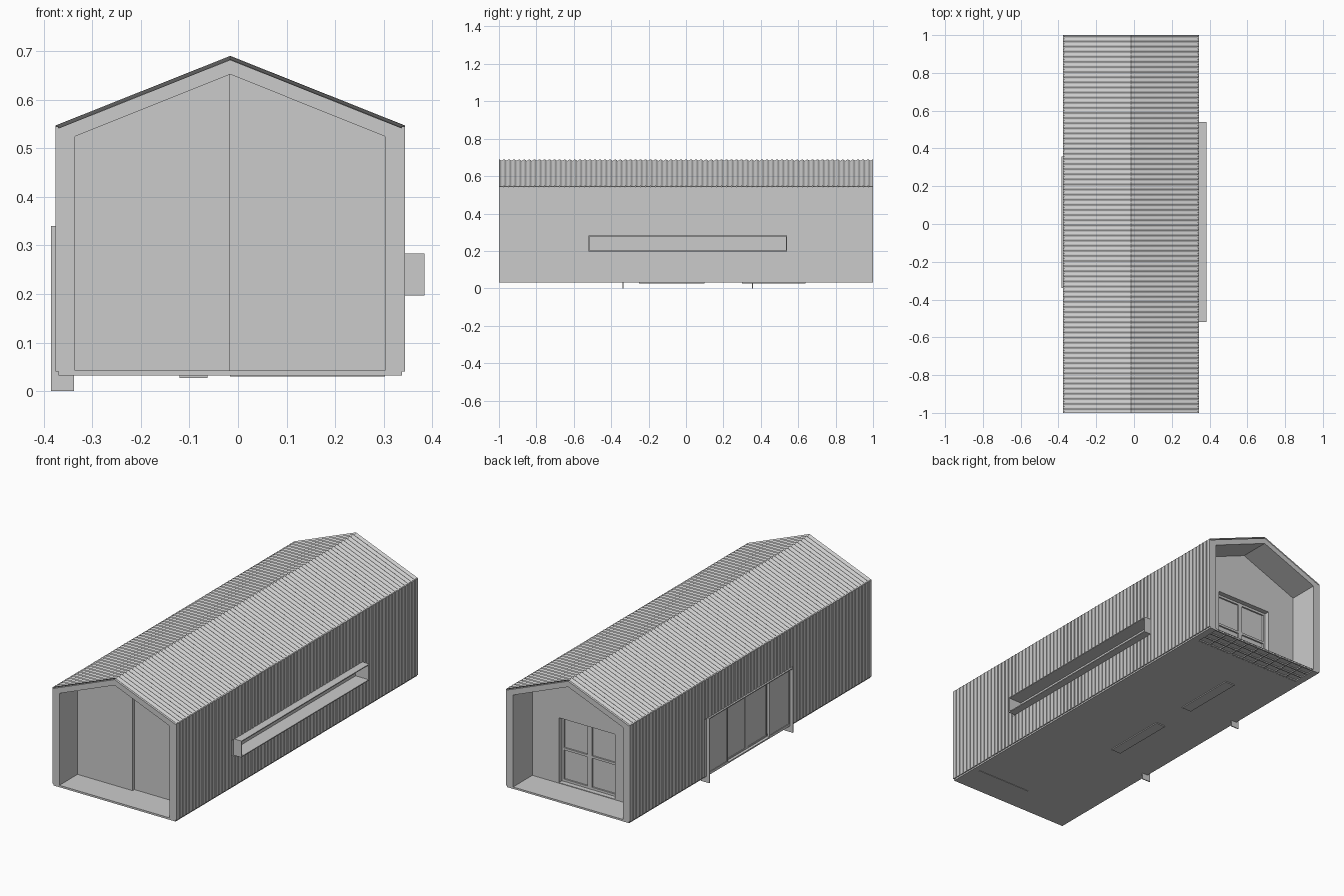
import bpy, bmesh, math

if "Cube" in bpy.data.objects:
    bpy.data.objects.remove(bpy.data.objects["Cube"])

RX = -0.016            # ridge position in x
SLOPE = 0.141 / 0.354  # roof pitch


def mesh_object(name, bm, smooth=False):
    bmesh.ops.recalc_face_normals(bm, faces=bm.faces)
    for f in bm.faces:
        f.smooth = smooth
    me = bpy.data.meshes.new(name)
    bm.to_mesh(me)
    bm.free()
    ob = bpy.data.objects.new(name, me)
    bpy.context.collection.objects.link(ob)
    return ob


def boxes(name, items):
    """One object made of boxes given as (x0, x1, y0, y1, z0, z1)."""
    bm = bmesh.new()
    for x0, x1, y0, y1, z0, z1 in items:
        vs = bmesh.ops.create_cube(bm, size=1)["verts"]
        bmesh.ops.scale(bm, vec=(x1 - x0, y1 - y0, z1 - z0), verts=vs)
        bmesh.ops.translate(bm, vec=((x0 + x1) / 2, (y0 + y1) / 2, (z0 + z1) / 2), verts=vs)
    return mesh_object(name, bm)


def prism(name, pts, y0, y1):
    """Extrude an xz outline along y."""
    bm = bmesh.new()
    a = [bm.verts.new((x, y0, z)) for x, z in pts]
    b = [bm.verts.new((x, y1, z)) for x, z in pts]
    bm.faces.new(a)
    bm.faces.new(b[::-1])
    for i in range(len(pts)):
        j = (i + 1) % len(pts)
        bm.faces.new((a[i], b[i], b[j], a[j]))
    return mesh_object(name, bm)


def cut(ob, box):
    """Cut a box-shaped opening."""
    c = boxes("cutter", [box])
    m = ob.modifiers.new("opening", "BOOLEAN")
    m.operation, m.solver, m.object = "DIFFERENCE", "EXACT", c
    bpy.context.view_layer.objects.active = ob
    bpy.ops.object.modifier_apply(modifier=m.name)
    bpy.data.objects.remove(c)


# Openings as (y0, y1, z0, z1)
DOOR = (-0.34, 0.357, 0.0, 0.34)
SLOT = (-0.52, 0.54, 0.197, 0.283)

# Outer shell: walls and roof in one arch
shell = prism("shell", [(-.37, .032), (-.37, .541), (RX, .682), (.338, .541), (.338, .032),
                        (.303, .032), (.303, .524), (RX, .652), (-.336, .524), (-.336, .032)], -1, 1)
cut(shell, (-.45, -.32, *DOOR[:2], -.02, DOOR[3]))
cut(shell, (.29, .45, *SLOT))

# Corrugated roof sheets
RIBS, SEG = 74, 8
for name, xe in (("roof_left", -.376), ("roof_right", .344)):
    bm = bmesh.new()
    prev = None
    for i in range(RIBS * SEG + 1):
        y = -1 + 2 * i / (RIBS * SEG)
        h = .004 + .004 * math.cos(2 * math.pi * i / SEG)
        row = [bm.verts.new((x, y, .682 - SLOPE * abs(x - RX) + h)) for x in (RX, xe)]
        if prev:
            bm.faces.new((prev[0], prev[1], row[1], row[0]))
        prev = row
    ob = mesh_object(name, bm, True)
    if ob.data.polygons[0].normal.z < 0:
        ob.data.flip_normals()


# Vertical wall boards, interrupted at the openings
def cladding(name, x0, x1, opening):
    n, gap = 74, .005
    step = (2 + gap) / n
    items = []
    for i in range(n):
        a = -1 + i * step
        b = a + step - gap
        if b > opening[0] and a < opening[1]:
            spans = [(.04, opening[2]), (opening[3], .545)]
        else:
            spans = [(.04, .545)]
        items += [(x0, x1, a, b, s, t) for s, t in spans if t > s]
    boxes(name, items)


cladding("left_boards", -.376, -.369, DOOR)
cladding("right_boards", .337, .344, SLOT)

# Floor, runners beneath and door track
boxes("floor", [(-.345, .338, -1, .86, .032, .042)])
boxes("floor_runners", [(-.12, -.063, -.25, .10, .027, .034), (-.12, -.063, .30, .64, .027, .034)])
boxes("front_track", [(RX, .303, -.85, -.84, .030, .034)])

# Back porch deck with a ribbed underside
deck = [(-.345, .338, .86, 1, .038, .042)]
for i in range(10):
    x = -.336 + .639 * i / 9
    deck.append((x - .003, x + .003, .86, 1, .032, .039))
for i in range(4):
    y = .864 + .132 * i / 3
    deck.append((-.345, .338, y - .003, y + .003, .032, .039))
boxes("back_deck", deck)

# Front gable: two large panels, the left one standing forward
prism("front_panel_left", [(-.336, .042), (RX, .042), (RX, .652), (-.336, .524)], -.85, -.82)
prism("front_panel_right", [(RX, .042), (.303, .042), (.303, .524), (RX, .652)], -.835, -.81)

# Back gable with recessed four-pane window
WX0, WX1, WZ0, WZ1 = -.175, .15, .045, .385
back = prism("back_wall", [(-.336, .042), (.303, .042), (.303, .524), (RX, .652), (-.336, .524)], .80, .84)
cut(back, (WX0, WX1, .7, .9, WZ0, WZ1))
boxes("back_glass", [(WX0, WX1, .802, .806, WZ0, WZ1)])
t, mx, mz = .012, (WX0 + WX1) / 2, (WZ0 + WZ1) / 2
boxes("back_window_frame", [
    (WX0, WX0 + t, .804, .815, WZ0, WZ1), (WX1 - t, WX1, .804, .815, WZ0, WZ1),
    (mx - t, mx + t, .804, .815, WZ0, WZ1),
    (WX0, WX1, .804, .814, WZ0, WZ0 + t), (WX0, WX1, .804, .814, WZ1 - t, WZ1),
    (WX0, WX1, .804, .814, mz - t / 2, mz + t / 2)])

# Long slot window with projecting hood on the right
y0, y1, z0, z1 = SLOT
e = .005
boxes("slot_window_hood", [
    (.303, .384, y0, y1, z0, z0 + e), (.303, .384, y0, y1, z1 - e, z1),
    (.303, .384, y0, y0 + e, z0, z1), (.303, .384, y1 - e, y1, z0, z1)])
boxes("slot_window_glass", [(.303, .308, y0, y1, z0, z1)])

# Left door surround with legs to the ground
y0, y1, _, z1 = DOOR
boxes("door_surround", [
    (-.385, -.338, y0, y0 + e, 0, z1), (-.385, -.338, y1 - e, y1, 0, z1),
    (-.385, -.338, y0, y1, z1 - e, z1)])
boxes("door_sill", [(-.37, -.338, y0, y1, .032, .039)])

# Four sliding door leaves, outer pair standing forward
w = (y1 - y0 - 2 * e) / 4
for i in range(4):
    a = y0 + e + i * w
    b = a + w
    x = -.370 if i in (0, 3) else -.356
    s = .01
    boxes("door_leaf_%d" % (i + 1), [
        (x + .003, x + .008, a, b, .036, z1 - e),
        (x, x + .01, a, a + s, .036, z1 - e), (x, x + .01, b - s, b, .036, z1 - e),
        (x, x + .01, a, b, .036, .036 + s), (x, x + .01, a, b, z1 - e - s, z1 - e)])
